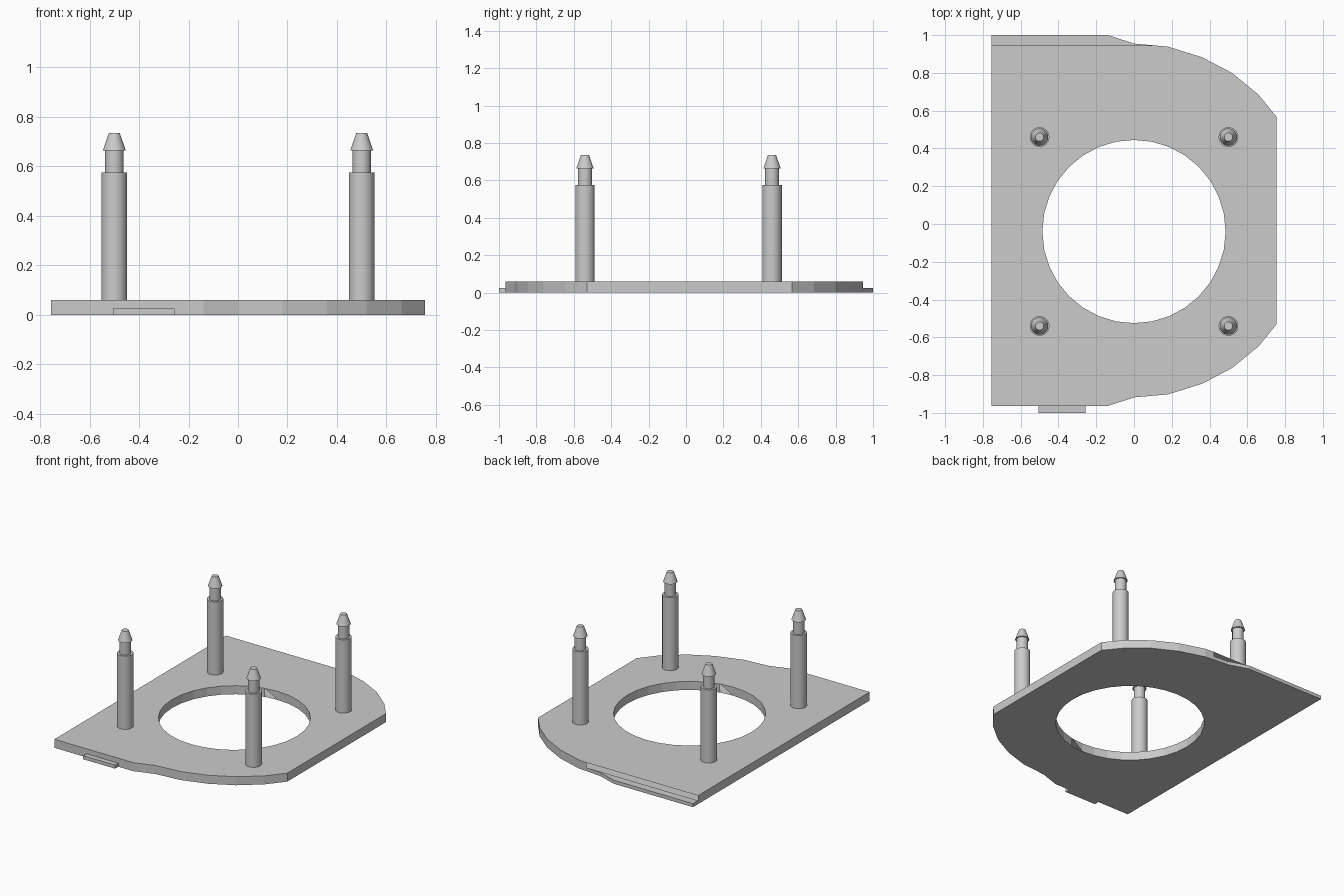
import bpy
import bmesh
import math

if "Cube" in bpy.data.objects:
    bpy.data.objects.remove(bpy.data.objects["Cube"], do_unlink=True)

grey = bpy.data.materials.new("plain grey")
grey.use_nodes = True
grey.diffuse_color = (0.6, 0.6, 0.6, 1)
grey.node_tree.nodes["Principled BSDF"].inputs["Base Color"].default_value = (0.6, 0.6, 0.6, 1)

HOLE_Y = -0.04      # centre of the opening and of the post pattern
MIRROR_Y = 0.0185   # symmetry line of the plate outline
THICK = 0.06
LEDGE = 0.025


def finish(name, bm):
    bmesh.ops.recalc_face_normals(bm, faces=bm.faces)
    mesh = bpy.data.meshes.new(name)
    bm.to_mesh(mesh)
    bm.free()
    mesh.materials.append(grey)
    obj = bpy.data.objects.new(name, mesh)
    bpy.context.collection.objects.link(obj)
    return obj


def prism(name, outline, z0, z1):
    bm = bmesh.new()
    face = bm.faces.new([bm.verts.new((x, y, z0)) for x, y in outline])
    top = bmesh.ops.extrude_face_region(bm, geom=[face])["geom"]
    verts = [v for v in top if isinstance(v, bmesh.types.BMVert)]
    bmesh.ops.translate(bm, verts=verts, vec=(0, 0, z1 - z0))
    return finish(name, bm)


def box(name, x0, x1, y0, y1, z0, z1):
    return prism(name, [(x0, y0), (x1, y0), (x1, y1), (x0, y1)], z0, z1)


def lathe(name, profile, segments):
    bm = bmesh.new()
    verts = [bm.verts.new((r, 0, z)) for r, z in profile]
    edges = [bm.edges.new(pair) for pair in zip(verts, verts[1:])]
    bmesh.ops.spin(bm, geom=verts + edges, cent=(0, 0, 0), axis=(0, 0, 1),
                   angle=math.tau, steps=segments)
    bmesh.ops.remove_doubles(bm, verts=bm.verts, dist=0.0005)
    return finish(name, bm)


def cut(target, cutter):
    mod = target.modifiers.new("cut", "BOOLEAN")
    mod.operation = "DIFFERENCE"
    mod.solver = "EXACT"
    mod.object = cutter
    bpy.context.view_layer.objects.active = target
    bpy.ops.object.modifier_apply(modifier=mod.name)
    bpy.data.objects.remove(cutter, do_unlink=True)


# Base plate: straight on one side, curved towards the other
front = [(-0.755, -0.964), (-0.14, -0.964), (0, -0.918), (0.18, -0.902), (0.36, -0.846),
         (0.52, -0.762), (0.66, -0.647), (0.755, -0.53)]
back = [(x, 2 * MIRROR_Y - y) for x, y in reversed(front)]
plate = prism("base_plate", front + back, 0, THICK)

# Central opening
opening = [(0.485 * math.cos(math.tau * i / 32), HOLE_Y + 0.485 * math.sin(math.tau * i / 32))
           for i in range(32)]
cut(plate, prism("opening_cutter", opening, -0.1, 0.2))

# Thin ledge along the back edge
cut(plate, box("ledge_cutter", -1, 0.5, 0.945, 1.2, LEDGE, 0.2))

# Thin tab on the front edge
box("front_tab", -0.505, -0.257, -1, -0.964, 0, LEDGE)

# Four stepped posts with tapered snap tips
post_profile = [(0, THICK), (0.052, THICK), (0.052, 0.575), (0.037, 0.575), (0.037, 0.665),
                (0.046, 0.665), (0.022, 0.735), (0, 0.735)]
for side, x in (("right", -0.5), ("left", 0.5)):
    for end, dy in (("front", -0.5), ("back", 0.5)):
        post = lathe(f"{end}_{side}_post", post_profile, 32)
        post.location = (x, HOLE_Y + dy, 0)
        bpy.ops.object.select_all(action="DESELECT")
        post.select_set(True)
        bpy.context.view_layer.objects.active = post
        bpy.ops.object.shade_smooth_by_angle(angle=math.radians(30))
